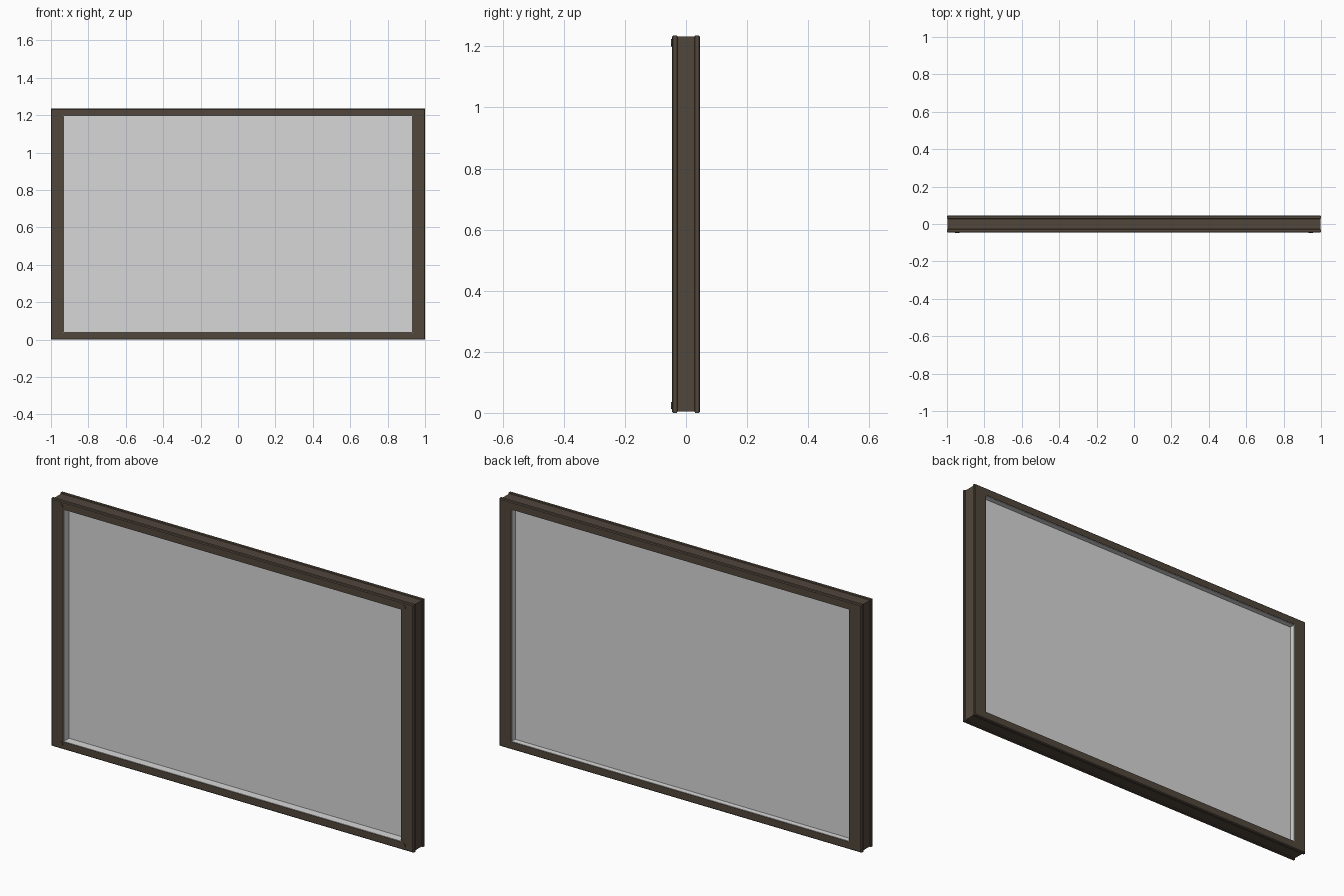
import bpy
import bmesh
import math

cube = bpy.data.objects.get("Cube")
if cube:
    bpy.data.objects.remove(cube, do_unlink=True)

W, H = 1.0, 0.618            # half width and half height of the frame
OPEN_W, OPEN_H = 0.933, 0.58  # half size of the opening
D = 0.046                    # half depth


def make_material(name, color):
    mat = bpy.data.materials.new(name)
    mat.use_nodes = True
    mat.diffuse_color = (*color, 1)
    bsdf = mat.node_tree.nodes["Principled BSDF"]
    bsdf.inputs["Base Color"].default_value = (*color, 1)
    bsdf.inputs["Roughness"].default_value = 0.6
    return mat


bronze = make_material("dark bronze", (0.083, 0.062, 0.045))
pale_grey = make_material("pale grey", (0.68, 0.68, 0.68))


def finish(name, bm, mat):
    bmesh.ops.recalc_face_normals(bm, faces=bm.faces)
    mesh = bpy.data.meshes.new(name)
    bm.to_mesh(mesh)
    bm.free()
    mesh.materials.append(mat)
    obj = bpy.data.objects.new(name, mesh)
    bpy.context.collection.objects.link(obj)
    return obj


def rectangular_ring(name, profile, mat):
    """Sweep a closed profile of (half width, half height, y) round a rectangle."""
    bm = bmesh.new()
    loops = [[bm.verts.new((sx * w, y, H + sz * h))
              for sx, sz in ((-1, -1), (1, -1), (1, 1), (-1, 1))]
             for w, h, y in profile]
    for a, b in zip(loops, loops[1:] + loops[:1]):
        for i in range(4):
            j = (i + 1) % 4
            bm.faces.new((a[i], a[j], b[j], b[i]))
    return finish(name, bm, mat)


# Outer frame: chamfered flanges with a shallow channel round the edge
def outer(inset, y):
    return (W - inset, H - inset, y)


half = [(0.004, D), (0, D - 0.004), (0, 0.03), (0.004, 0.028)]
edge = [outer(i, -y) for i, y in half] + [outer(i, y) for i, y in reversed(half)]
rectangular_ring("frame", [(OPEN_W, OPEN_H, -D)] + edge + [(OPEN_W, OPEN_H, D)], bronze)

# Thin lining on the inside of the opening
T = 0.002
rectangular_ring("opening_lining", [
    (OPEN_W, OPEN_H, -D + T), (OPEN_W, OPEN_H, D - T),
    (OPEN_W - T, OPEN_H - T, D - T), (OPEN_W - T, OPEN_H - T, -D + T)], pale_grey)

# Glass pane, set slightly behind the middle
bm = bmesh.new()
bmesh.ops.create_cube(bm, size=1)
for v in bm.verts:
    v.co = (v.co.x * 2 * OPEN_W, 0.007 + v.co.y * 0.02, H + v.co.z * 2 * OPEN_H)
finish("glass_pane", bm, pale_grey)

# Small flat fixings at the front corners
for side, sx in (("left", 1), ("right", -1)):
    for level, sz in (("lower", -1), ("upper", 1)):
        bm = bmesh.new()
        bmesh.ops.create_cone(bm, cap_ends=True, segments=16,
                              radius1=0.012, radius2=0.012, depth=0.006)
        fixing = finish(f"{level}_{side}_fixing", bm, bronze)
        fixing.rotation_euler.x = math.pi / 2
        fixing.location = (sx * 0.946, -D, H + sz * 0.594)
